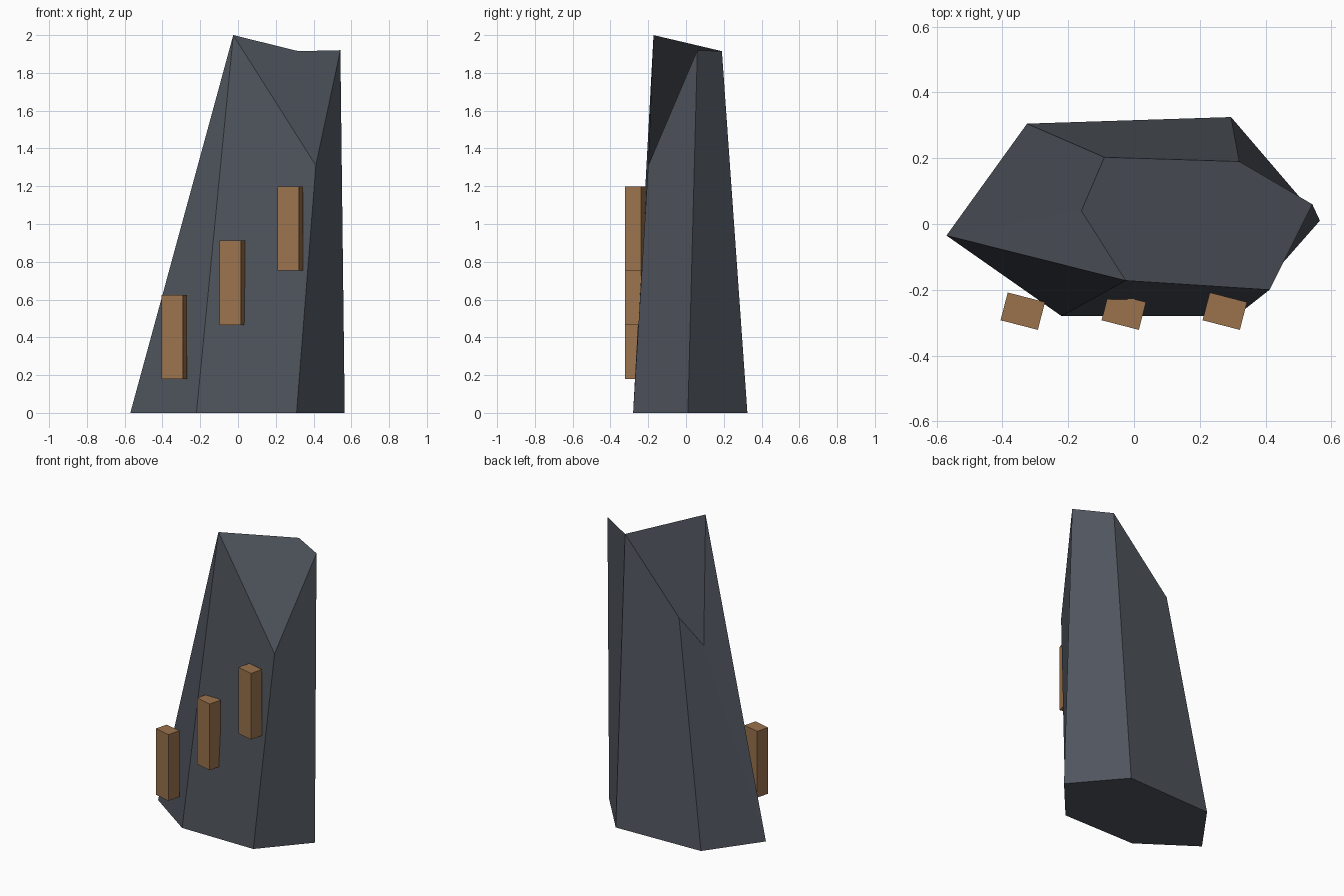
import bpy
import math

if "Cube" in bpy.data.objects:
    bpy.data.objects.remove(bpy.data.objects["Cube"])


def material(name, rgb):
    m = bpy.data.materials.new(name)
    m.diffuse_color = (*rgb, 1.0)
    m.use_nodes = True
    m.node_tree.nodes["Principled BSDF"].inputs["Base Color"].default_value = m.diffuse_color
    return m


slate = material("slate grey", (0.08, 0.09, 0.11))
wood = material("wood brown", (0.33, 0.17, 0.075))


def add_mesh(name, verts, faces, mat):
    me = bpy.data.meshes.new(name)
    me.from_pydata(verts, [], faces)
    me.materials.append(mat)
    me.update()
    ob = bpy.data.objects.new(name, me)
    bpy.context.collection.objects.link(ob)
    return ob


# Leaning six-sided rock: base ring, then the jagged top ring
base = [(-0.57, -0.035), (-0.22, -0.28), (0.31, -0.28),
        (0.565, 0.01), (0.295, 0.325), (-0.325, 0.305)]
top = [(-0.16, 0.04, 1.235), (-0.025, -0.172, 2.0), (0.412, -0.20, 1.31),
       (0.542, 0.06, 1.92), (0.32, 0.19, 1.915), (-0.09, 0.203, 1.468)]
verts = [(x, y, 0.0) for x, y in base] + top

# Sides as quads, with the strongly twisted left one split in two
faces = [(i, (i + 1) % 6, 6 + (i + 1) % 6, 6 + i) for i in range(1, 6)]
faces += [(0, 1, 7), (0, 7, 6)]
faces.append((5, 4, 3, 2, 1, 0))       # underside
faces.append((9, 10, 11, 6, 7, 8))     # broken top
add_mesh("rock", verts, faces, slate)

# Three wooden steps climbing the front
w, d, h = 0.117, 0.087, 0.445
corners = [(-w / 2, -d / 2), (w / 2, -d / 2), (w / 2, d / 2), (-w / 2, d / 2)]
box = [(x, y, z) for z in (-h / 2, h / 2) for x, y in corners]
box_faces = [(3, 2, 1, 0), (4, 5, 6, 7)]
box_faces += [(i, (i + 1) % 4, 4 + (i + 1) % 4, 4 + i) for i in range(4)]
for i in range(3):
    step = add_mesh(f"step_{i + 1}", box, box_faces, wood)
    step.location = (-0.338 + 0.307 * i, -0.265, 0.401 + 0.288 * i)
    step.rotation_euler.z = math.radians(-14.5)
